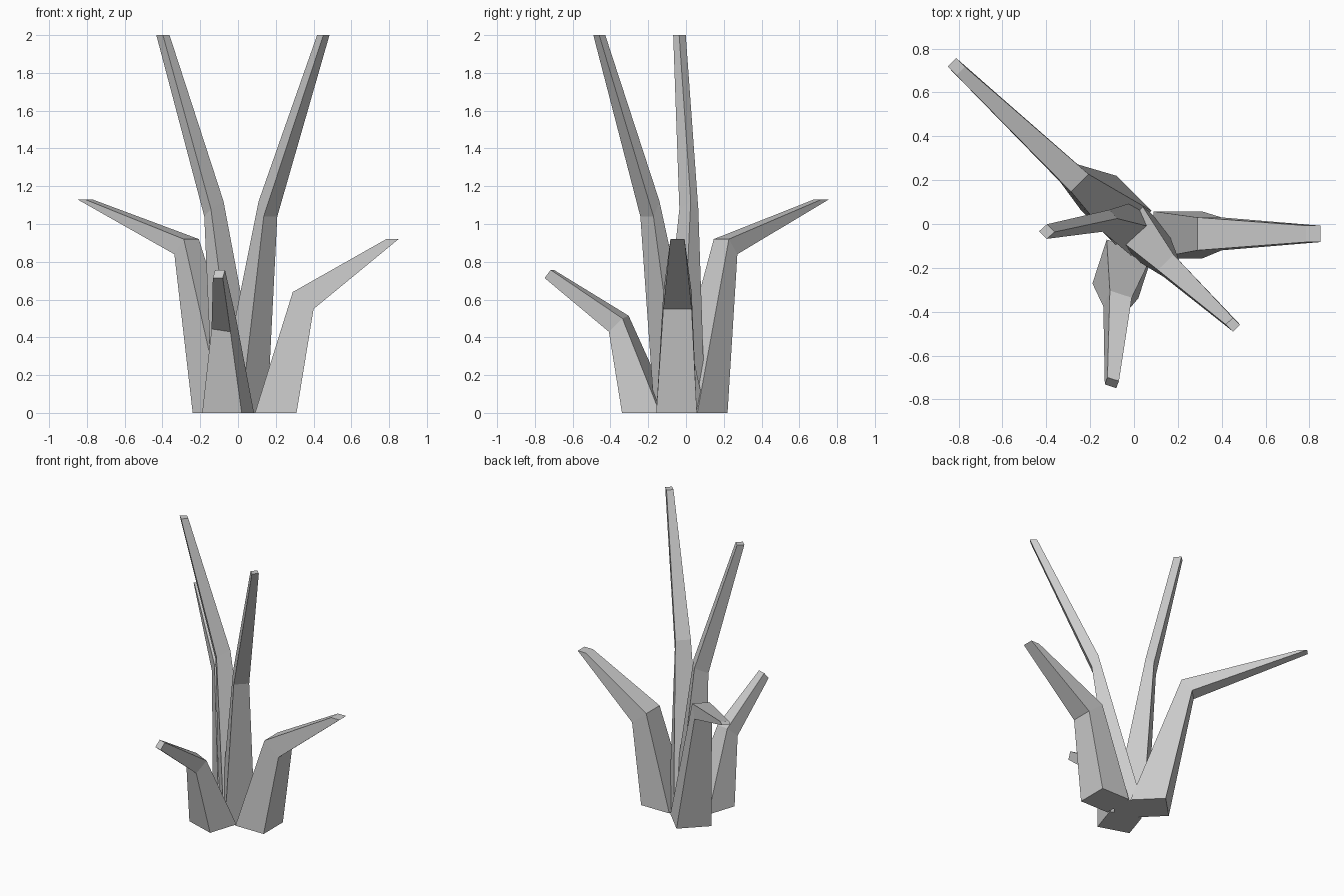
import bpy, bmesh
from math import radians, sin, cos
from mathutils import Vector


def leaf(name, yaw, stations):
    """Loft a four-sided leaf. Each station: outer edge midpoint, inner edge
    midpoint, edge width, height difference along the edge."""
    a = radians(yaw)
    bm = bmesh.new()
    rings = []
    for out, inn, width, dz in stations:
        half = Vector((sin(a) * width, -cos(a) * width, dz)) / 2
        o, i = Vector(out), Vector(inn)
        rings.append([bm.verts.new(p) for p in (o - half, o + half, i + half, i - half)])
    for lo, hi in zip(rings, rings[1:]):
        for k in range(4):
            n = (k + 1) % 4
            bm.faces.new((lo[k], lo[n], hi[n], hi[k]))
    bm.faces.new(rings[0])
    bm.faces.new(rings[-1])
    bmesh.ops.recalc_face_normals(bm, faces=bm.faces)
    mesh = bpy.data.meshes.new(name)
    bm.to_mesh(mesh)
    bm.free()
    bpy.context.collection.objects.link(bpy.data.objects.new(name, mesh))


# Low leaf bending to the right
leaf("right_leaf", 0, [
    ((0.31, -0.05, 0), (0.09, -0.05, 0), 0.215, 0),
    ((0.40, -0.045, 0.55), (0.29, -0.045, 0.64), 0.15, 0),
    ((0.85, -0.045, 0.92), (0.785, -0.045, 0.92), 0.075, 0)])

# Short leaf bending to the front
leaf("front_leaf", -108, [
    ((-0.085, -0.305, 0), (-0.02, -0.105, 0), 0.22, 0),
    ((-0.09, -0.392, 0.437), (-0.06, -0.32, 0.507), 0.105, 0.015),
    ((-0.107, -0.74, 0.714), (-0.095, -0.708, 0.757), 0.055, 0)])

# Wide leaf bending to the back left
leaf("back_left_leaf", 135, [
    ((-0.16, 0.14, 0), (0, -0.02, 0), 0.226, 0),
    ((-0.297, 0.232, 0.84), (-0.247, 0.187, 0.92), 0.113, 0),
    ((-0.83, 0.737, 1.13), (-0.79, 0.697, 1.13), 0.055, 0)])

# Tall leaf leaning front right
leaf("tall_right_leaf", -46, [
    ((0.085, -0.10, 0), (-0.045, 0.035, 0), 0.195, 0),
    ((0.172, -0.207, 1.04), (0.145, -0.175, 1.12), 0.10, 0),
    ((0.468, -0.475, 2), (0.435, -0.443, 2), 0.045, 0)])

# Tall leaf leaning left
leaf("tall_left_leaf", 132, [
    ((-0.065, 0.04, 0), (0.065, -0.09, 0), 0.185, 0),
    ((-0.145, 0.035, 1.06), (-0.11, -0.005, 1.10), 0.09, 0.04),
    ((-0.415, -0.017, 2), (-0.38, -0.052, 2), 0.047, 0)])
